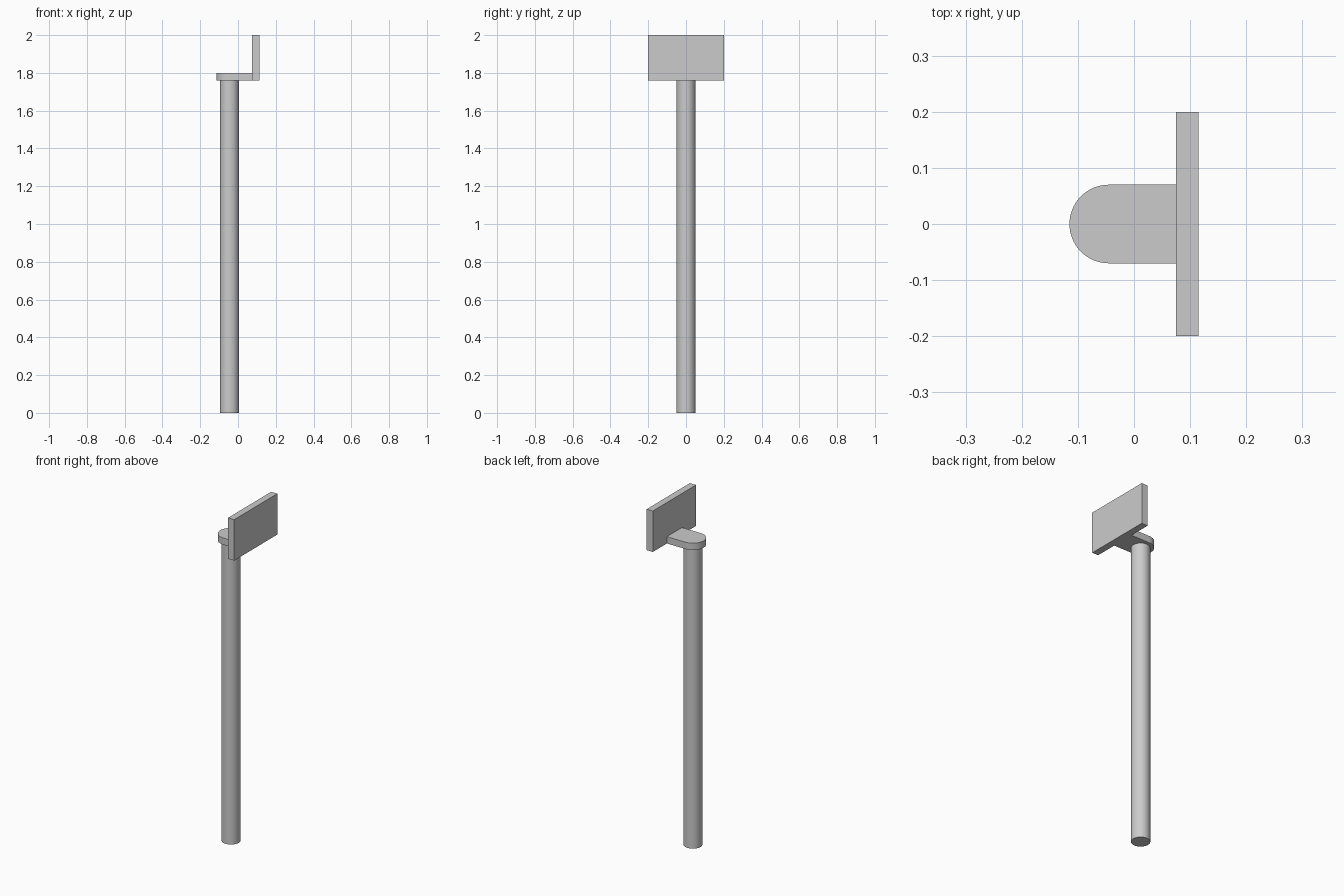
import bpy, bmesh, math

cube = bpy.data.objects.get("Cube")
if cube:
    bpy.data.objects.remove(cube, do_unlink=True)

POLE_X = -0.045
PLATE_Z, PLATE_TOP = 1.76, 1.80
BOARD_BACK, BOARD_FRONT = 0.075, 0.115

grey = bpy.data.materials.new("plain grey")
grey.use_nodes = True
colour = (0.6, 0.6, 0.6, 1)
grey.diffuse_color = colour
grey.node_tree.nodes["Principled BSDF"].inputs["Base Color"].default_value = colour


def extruded(name, outline, z0, z1):
    """Upright prism from a counter-clockwise xy outline."""
    bm = bmesh.new()
    base = bm.faces.new([bm.verts.new((x, y, z0)) for x, y in outline])
    top = bmesh.ops.extrude_face_region(bm, geom=[base], use_keep_orig=True)
    verts = [g for g in top["geom"] if isinstance(g, bmesh.types.BMVert)]
    bmesh.ops.translate(bm, verts=verts, vec=(0, 0, z1 - z0))
    bmesh.ops.recalc_face_normals(bm, faces=bm.faces)
    mesh = bpy.data.meshes.new(name)
    bm.to_mesh(mesh)
    bm.free()
    mesh.materials.append(grey)
    obj = bpy.data.objects.new(name, mesh)
    bpy.context.collection.objects.link(obj)
    bpy.ops.object.select_all(action='DESELECT')
    obj.select_set(True)
    bpy.context.view_layer.objects.active = obj
    bpy.ops.object.shade_smooth_by_angle(angle=math.radians(30))
    return obj


def arc(radius, start, sweep, steps):
    """Points on an arc around the pole axis."""
    return [(POLE_X + radius * math.cos(start + sweep * i / steps),
             radius * math.sin(start + sweep * i / steps)) for i in range(steps + 1)]


# Round pole
extruded("pole", arc(0.05, 0, math.tau, 48)[:-1], 0, PLATE_Z)

# Bracket plate, rounded around the pole and straight towards the board
outline = arc(0.07, math.pi / 2, math.pi, 32) + [(BOARD_BACK, -0.07), (BOARD_BACK, 0.07)]
extruded("bracket_plate", outline, PLATE_Z, PLATE_TOP)

# Upright board
extruded("board", [(BOARD_BACK, -0.2), (BOARD_FRONT, -0.2),
                   (BOARD_FRONT, 0.2), (BOARD_BACK, 0.2)], PLATE_Z, 2)
